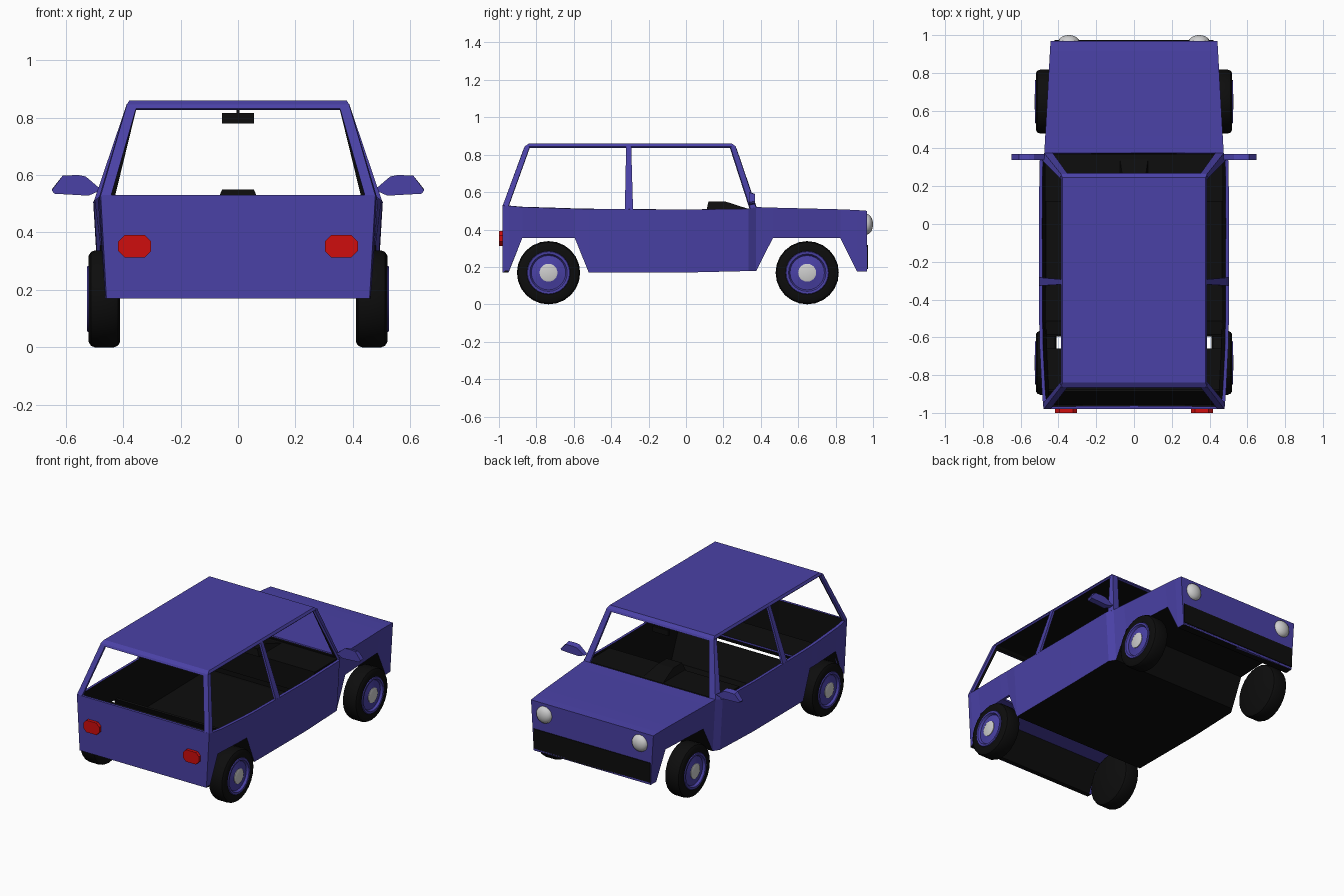
import bpy, bmesh, math
from mathutils import Vector

if "Cube" in bpy.data.objects:
    bpy.data.objects.remove(bpy.data.objects["Cube"])


def material(name, rgb):
    m = bpy.data.materials.new(name)
    m.diffuse_color = (*rgb, 1)
    m.use_nodes = True
    m.node_tree.nodes["Principled BSDF"].inputs["Base Color"].default_value = m.diffuse_color
    return m


PURPLE = material("purple paint", (0.068, 0.053, 0.38))
BLACK = material("black", (0.004, 0.004, 0.004))
RED = material("red lamp", (0.62, 0.004, 0.004))
GREY = material("light grey", (0.62, 0.62, 0.62))


def finish(bm, name, mats, mirror=True, thick=0.0, smooth=False):
    """Turn a bmesh into an object; thick plates get the second material inside."""
    bmesh.ops.remove_doubles(bm, verts=bm.verts, dist=0.0005)
    me = bpy.data.meshes.new(name)
    bm.to_mesh(me)
    bm.free()
    ob = bpy.data.objects.new(name, me)
    bpy.context.collection.objects.link(ob)
    for m in mats:
        me.materials.append(m)
    if smooth:
        bpy.context.view_layer.objects.active = ob
        ob.select_set(True)
        bpy.ops.object.shade_smooth_by_angle(angle=math.radians(32))
        ob.select_set(False)
    if mirror:
        ob.modifiers.new("mirror", 'MIRROR')
    if thick:
        s = ob.modifiers.new("thickness", 'SOLIDIFY')
        s.thickness, s.offset = thick, -1
        s.material_offset = len(mats) - 1
    return ob


def panels(name, quads, mats, thick, away=None):
    """Plates facing away from a point, or downwards if none is given."""
    bm = bmesh.new()
    for q in quads:
        f = bm.faces.new([bm.verts.new(p) for p in q])
        f.normal_update()
        d = f.calc_center_median() - Vector(away) if away else Vector((0, 0, -1))
        if f.normal.dot(d) < 0:
            f.normal_flip()
    return finish(bm, name, mats, True, thick)


def solid(name, bottom, top, mat, mirror=True):
    """Closed solid between two matching outlines."""
    bm = bmesh.new()
    a = [bm.verts.new(p) for p in bottom]
    b = [bm.verts.new(p) for p in top]
    bm.faces.new(a)
    bm.faces.new(b)
    for i in range(len(a)):
        j = (i + 1) % len(a)
        bm.faces.new((a[i], a[j], b[j], b[i]))
    bmesh.ops.recalc_face_normals(bm, faces=bm.faces)
    return finish(bm, name, [mat], mirror)


def rect(x0, x1, y0, y1, z):
    return [(x0, y0, z), (x1, y0, z), (x1, y1, z), (x0, y1, z)]


def box(name, x0, x1, y0, y1, z0, z1, mat, mirror=False):
    return solid(name, rect(x0, x1, y0, y1, z0), rect(x0, x1, y0, y1, z1), mat, mirror)


def lathe(name, profile, centre, axis, mat, seg=24):
    """Spin (radius, offset) points round the x or y axis, mirrored across x."""
    bm = bmesh.new()
    c = Vector(centre)
    a = Vector((1, 0, 0)) if axis == 'X' else Vector((0, 1, 0))
    u = Vector((0, 1, 0)) if axis == 'X' else Vector((1, 0, 0))
    vs = [bm.verts.new(c + a * h + u * r) for r, h in profile]
    es = [bm.edges.new(p) for p in zip(vs, vs[1:])]
    bmesh.ops.spin(bm, geom=vs + es, cent=c, axis=a, angle=math.tau, steps=seg)
    bmesh.ops.remove_doubles(bm, verts=bm.verts, dist=0.0005)
    bmesh.ops.recalc_face_normals(bm, faces=bm.faces)
    # open shells may come out reversed: the outermost face must look along the axis
    f = max(bm.faces, key=lambda f: f.calc_center_median().dot(a))
    if f.normal.dot(a) < 0:
        bmesh.ops.reverse_faces(bm, faces=bm.faces)
    return finish(bm, name, [mat], True, 0, True)


# Body stations: y, lower z, upper z, half width
S = [(-.98, .17, .53, .478), (-.95, .17, .527, .482), (-.875, .355, .52, .488),
     (-.66, .355, .513, .499), (-.595, .355, .511, .5), (-.52, .17, .51, .502),
     (0, .17, .506, .504), (.335, .178, .511, .5), (.375, .178, .52, .475),
     (.465, .355, .517, .47), (.825, .355, .508, .45), (.915, .175, .504, .445),
     (.968, .175, .50, .442)]


def low(s):
    return (s[3] - .02, s[0], s[1])


def high(s):
    return (s[3], s[0], s[2])


def mid(p):
    return (0, p[1], p[2])


# Painted shell: sides, bonnet, tail and nose
quads = [(low(s), low(t), high(t), high(s)) for s, t in zip(S, S[1:])]
quads += [(mid(high(s)), high(s), high(t), mid(high(t))) for s, t in zip(S[8:], S[9:])]
quads += [(mid(low(s)), low(s), high(s), mid(high(s))) for s in (S[0], S[-1])]
panels("body_shell", quads, [PURPLE, BLACK], .018, (0, 0, .36))

# Underside with wheel channels running across; a gap stays behind the rear floor
under = [(mid(low(s)), low(s), low(t), mid(low(t))) for s, t in zip(S, S[1:])]
panels("floor", [q for i, q in enumerate(under) if i not in (2, 3)], [BLACK], .012)
panels("rear_shelf", [under[2]], [PURPLE, BLACK], .012)

# Dashboard with instrument hump
box("dashboard", -.47, .47, .12, .365, .35, .508, BLACK)
box("firewall", -.45, .45, .355, .37, .18, .515, BLACK)
solid("instrument_hump", rect(-.075, .075, .11, .35, .505),
      rect(-.055, .055, .12, .21, .55), BLACK, False)

# Cabin: roof, rails and pillars
cab = [
    [(0, -.84, .86), (.378, -.84, .86), (.378, .245, .86), (0, .245, .86)],
    [(.378, -.84, .86), (.378, .245, .86), (.387, .265, .845), (.387, -.862, .845)],
    [(0, -.84, .86), (.378, -.84, .86), (.387, -.862, .845), (0, -.862, .845)],
    [(0, .245, .86), (.378, .245, .86), (.387, .265, .845), (0, .265, .845)],
    # front and rear headers
    [(0, -.862, .845), (.387, -.862, .845), (.355, -.868, .832), (0, -.868, .832)],
    [(0, .265, .845), (.387, .265, .845), (.355, .271, .832), (0, .271, .832)],
    # rear pillar
    [(.478, -.98, .528), (.442, -.98, .528), (.355, -.868, .832), (.387, -.862, .845)],
    [(.478, -.98, .528), (.483, -.95, .525), (.389, -.836, .842), (.387, -.862, .845)],
    # windscreen pillar
    [(.475, .375, .518), (.432, .378, .518), (.355, .271, .832), (.387, .265, .845)],
    [(.475, .375, .518), (.494, .345, .51), (.389, .238, .842), (.387, .265, .845)],
    # door pillar
    [(.503, -.327, .505), (.503, -.283, .505), (.387, -.293, .847), (.387, -.32, .847)],
]
panels("cabin_frame", cab, [PURPLE, BLACK], .014, (0, -.3, .5))

# Inside mirror
box("inside_mirror", -.056, .056, .25, .265, .78, .815, BLACK)
box("inside_mirror_stem", -.006, .006, .245, .255, .81, .85, BLACK)

# Door mirrors
outline = [(.475, .548), (.53, .595), (.555, .6), (.61, .598), (.648, .547), (.64, .535), (.52, .528)]
solid("door_mirror", [(x, .338, z) for x, z in outline],
      [(x, .37, .56 + (z - .56) * .75) for x, z in outline], PURPLE)

# Tail lamps: chamfered plates
c = .022
x0, x1, z0, z1 = .302, .417, .313, .391
lamp = [(x0 + c, z0), (x1 - c, z0), (x1, z0 + c), (x1, z1 - c),
        (x1 - c, z1), (x0 + c, z1), (x0, z1 - c), (x0, z0 + c)]
solid("tail_lamp", [(x, -1.0, z) for x, z in lamp], [(x, -.97, z) for x, z in lamp], RED)

# Headlamps and grille
dome = [(.055 * math.cos(t * math.pi / 10), .034 * math.sin(t * math.pi / 10)) for t in range(6)]
lathe("headlamp", dome, (.345, .966, .428), 'Y', GREY, 20)
box("grille", -.422, .422, .96, .973, .19, .318, BLACK)

# Wheels: tyre, painted rim, hub cap
for label, y in (("rear", -.735), ("front", .648)):
    at = (0, y, .169)
    lathe(label + "_tyre", [(0, .41), (.15, .41), (.163, .418), (.169, .432), (.169, .498),
                            (.163, .512), (.15, .52), (.116, .52), (.1, .5), (0, .5)],
          at, 'X', BLACK)
    lathe(label + "_rim", [(.118, .515), (.113, .525), (.1, .524), (.092, .51),
                           (.07, .514), (.045, .52)], at, 'X', PURPLE)
    lathe(label + "_hub_cap", [(.048, .512), (.048, .523), (.04, .526), (0, .526)],
          at, 'X', GREY)
